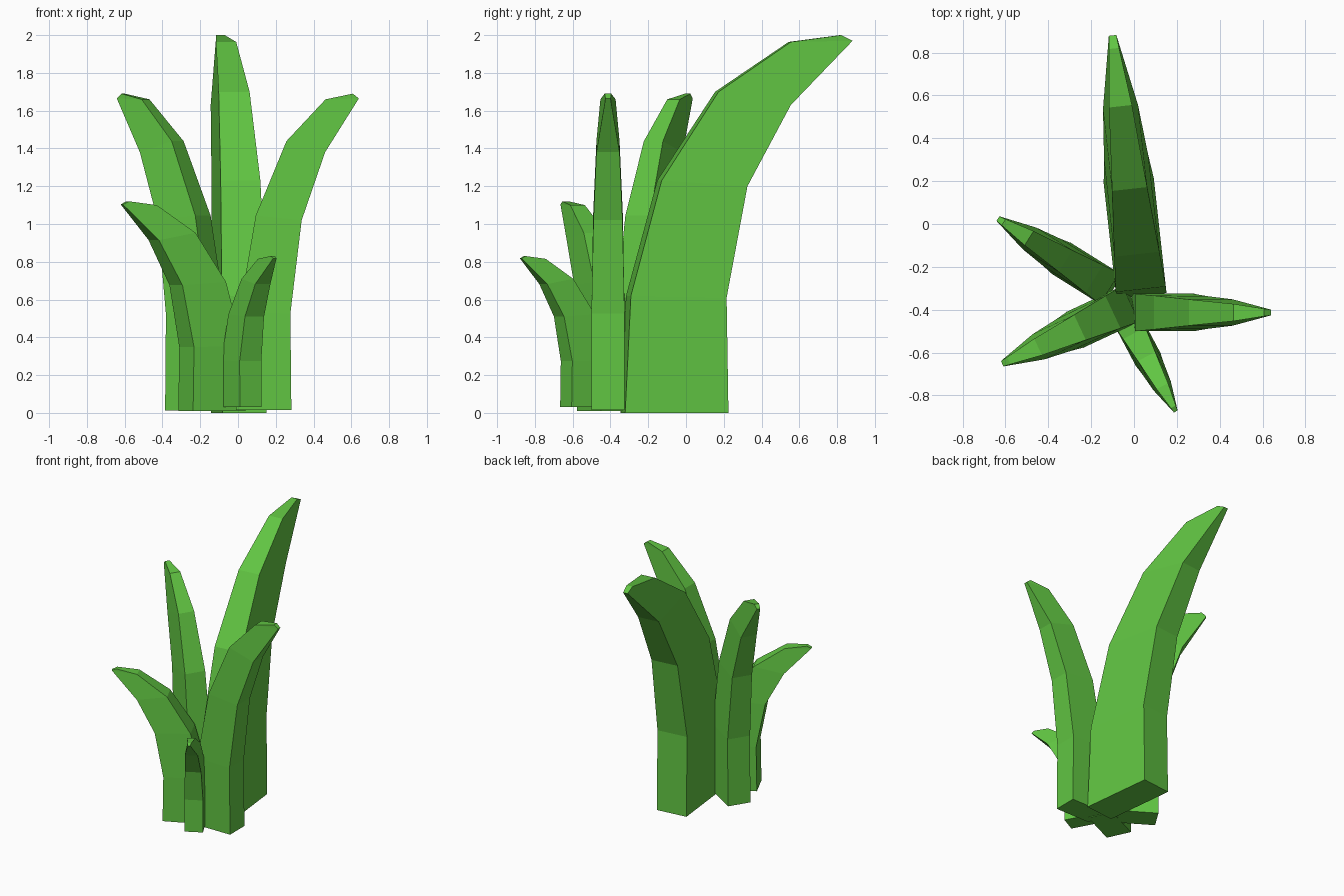
import bpy, bmesh, math
from mathutils import Vector

if "Cube" in bpy.data.objects:
    bpy.data.objects.remove(bpy.data.objects["Cube"])

green = bpy.data.materials.new("leaf_green")
green.diffuse_color = (0.12, 0.56, 0.055, 1)
green.use_nodes = True
green.node_tree.nodes["Principled BSDF"].inputs["Base Color"].default_value = green.diffuse_color

# Side profile of one leaf: (reach, height, width), each as a fraction
INNER = [(0, 0, 1), (0.025, 0.31, 1), (0.16, 0.615, 0.9), (0.41, 0.85, 0.7),
         (0.728, 0.982, 0.46), (0.95, 1, 0.2)]
OUTER = [(0.45, 0, 1), (0.442, 0.305, 1), (0.534, 0.60, 0.88),
         (0.725, 0.815, 0.7), (1, 0.985, 0.15)]


def leaf(name, root, tip, width, height, base_z):
    """Curved tapering blade from the root (inner base centre) to the tip."""
    root, tip = Vector(root), Vector(tip)
    reach = tip - root
    side = Vector((-reach.y, reach.x)).normalized()
    bm = bmesh.new()

    def pair(s, h, w):
        mid = root + reach * s
        z = base_z + (height - base_z) * h
        return [bm.verts.new((*(mid + side * k * width * w / 2), z)) for k in (-1, 1)]

    inner = [pair(*p) for p in INNER]
    outer = [pair(*p) for p in OUTER]

    # Front, back, base and tip strips
    loop = inner + outer[::-1]
    for a, b in zip(loop, loop[1:] + loop[:1]):
        bm.faces.new((a[0], a[1], b[1], b[0]))
    # Broad flat sides
    for k in (0, 1):
        for i in range(4):
            bm.faces.new((inner[i][k], inner[i + 1][k], outer[i + 1][k], outer[i][k]))
        bm.faces.new((inner[4][k], inner[5][k], outer[4][k]))

    bmesh.ops.recalc_face_normals(bm, faces=bm.faces)
    mesh = bpy.data.meshes.new(name)
    bm.to_mesh(mesh)
    bm.free()
    mesh.materials.append(green)
    bpy.context.collection.objects.link(bpy.data.objects.new(name, mesh))


# Five leaves fanning out from a shared clump
leaf("leaf_back_tall", (0.035, -0.335), (-0.10, 0.88), 0.235, 2.00, 0.0)
leaf("leaf_right", (-0.01, -0.413), (0.64, -0.413), 0.175, 1.69, 0.015)
leaf("leaf_back_left", (-0.10, -0.31), (-0.635, 0.025), 0.17, 1.69, 0.012)
leaf("leaf_front_left", (0.0, -0.365), (-0.615, -0.652), 0.185, 1.12, 0.01)
leaf("leaf_front_right", (-0.036, -0.44), (0.195, -0.875), 0.13, 0.83, 0.03)
